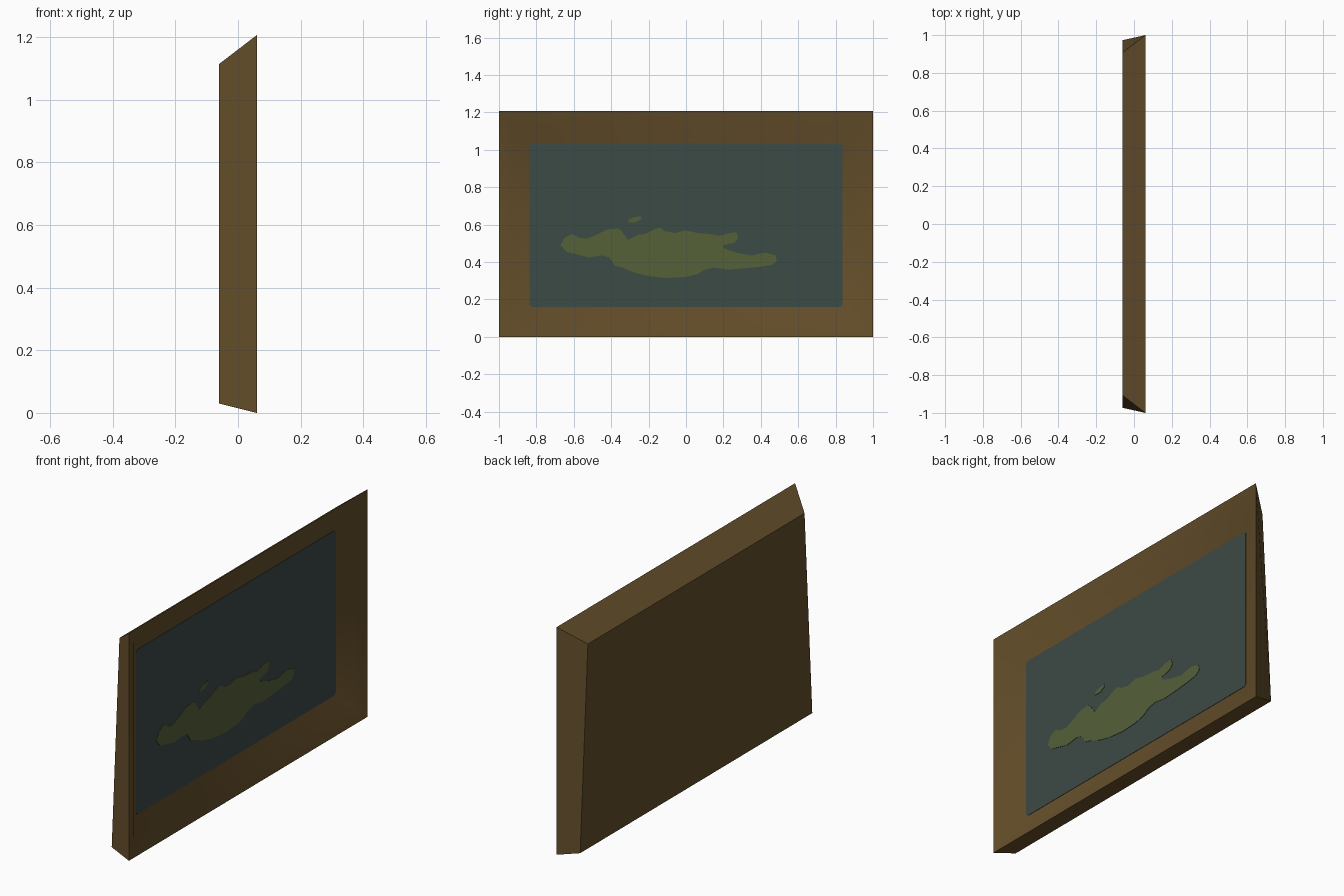
import bpy, bmesh, math

if "Cube" in bpy.data.objects:
    bpy.data.objects.remove(bpy.data.objects["Cube"])


def material(name, rgb):
    m = bpy.data.materials.new(name)
    m.diffuse_color = (*rgb, 1)
    m.use_nodes = True
    m.node_tree.nodes["Principled BSDF"].inputs["Base Color"].default_value = m.diffuse_color
    return m


BROWN = material("brown wood", (0.127, 0.076, 0.0232))
TEAL = material("dark teal paint", (0.046, 0.069, 0.062))
GREEN = material("olive green paint", (0.089, 0.117, 0.039))


def make_object(name, bm, mat, smooth=False):
    bmesh.ops.recalc_face_normals(bm, faces=bm.faces)
    me = bpy.data.meshes.new(name)
    bm.to_mesh(me)
    bm.free()
    me.materials.append(mat)
    ob = bpy.data.objects.new(name, me)
    bpy.context.collection.objects.link(ob)
    if smooth:
        bpy.context.view_layer.objects.active = ob
        ob.select_set(True)
        bpy.ops.object.shade_smooth_by_angle(angle=math.radians(35))
        ob.select_set(False)
    return ob


def ring(bm, x, y_low, y_high, z_low, z_high):
    pts = [(-y_low, z_low), (y_low, z_low), (y_high, z_high), (-y_high, z_high)]
    return [bm.verts.new((x, y, z)) for y, z in pts]


# Frame: tapered back, outer rim, dished front leading to the picture
PAINT_X = -0.014
bm = bmesh.new()
rings = [
    ring(bm, -0.06, 0.973, 0.908, 0.03, 1.115),
    ring(bm, 0.06, 1.0, 1.0, 0.0, 1.207),
    ring(bm, 0.034, 0.925, 0.925, 0.075, 1.127),
    ring(bm, PAINT_X, 0.837, 0.837, 0.16, 1.035),
]
bm.faces.new(rings[0])
for a, b in zip(rings, rings[1:]):
    for i in range(4):
        j = (i + 1) % 4
        bm.faces.new((a[i], a[j], b[j], b[i]))
bm.faces.new(rings[-1])
make_object("frame", bm, BROWN, smooth=True)


def plate(name, outline, x, thickness, mat):
    bm = bmesh.new()
    face = bm.faces.new([bm.verts.new((x, y, z)) for y, z in outline])
    out = bmesh.ops.extrude_face_region(bm, geom=[face])
    for v in out["geom"]:
        if isinstance(v, bmesh.types.BMVert):
            v.co.x += thickness
    return make_object(name, bm, mat)


# Painted canvas with slightly softened corners
Y, Z0, Z1, C = 0.837, 0.16, 1.035, 0.012
canvas = [(-Y + C, Z0), (Y - C, Z0), (Y, Z0 + C), (Y, Z1 - C),
          (Y - C, Z1), (-Y + C, Z1), (-Y, Z1 - C), (-Y, Z0 + C)]
plate("canvas", canvas, PAINT_X, 0.002, TEAL)

# Painted green reclining shape
shape = [
    (-.67, .49), (-.65, .53), (-.61, .55), (-.57, .53), (-.53, .525), (-.47, .55),
    (-.42, .575), (-.36, .58), (-.34, .56), (-.31, .52), (-.26, .545), (-.22, .55),
    (-.18, .57), (-.14, .585), (-.11, .565), (-.06, .555), (0, .57), (.06, .555),
    (.13, .55), (.18, .54), (.23, .555), (.27, .56), (.28, .53), (.26, .505),
    (.2, .49), (.2, .475), (.27, .45), (.35, .435), (.39, .445), (.43, .45),
    (.48, .435), (.485, .405), (.46, .385), (.4, .375), (.3, .365), (.22, .36),
    (.15, .37), (.1, .36), (.06, .335), (0, .32), (-.1, .315), (-.2, .325),
    (-.28, .345), (-.34, .37), (-.38, .38), (-.41, .425), (-.45, .435),
    (-.52, .425), (-.58, .44), (-.64, .455)]
plate("green_shape", shape, PAINT_X + 0.001, 0.003, GREEN)

# Small separate green spot
spot = [(-.31, .612), (-.305, .63), (-.28, .64), (-.24, .645), (-.238, .63), (-.27, .612)]
plate("green_spot", spot, PAINT_X + 0.001, 0.003, GREEN)
